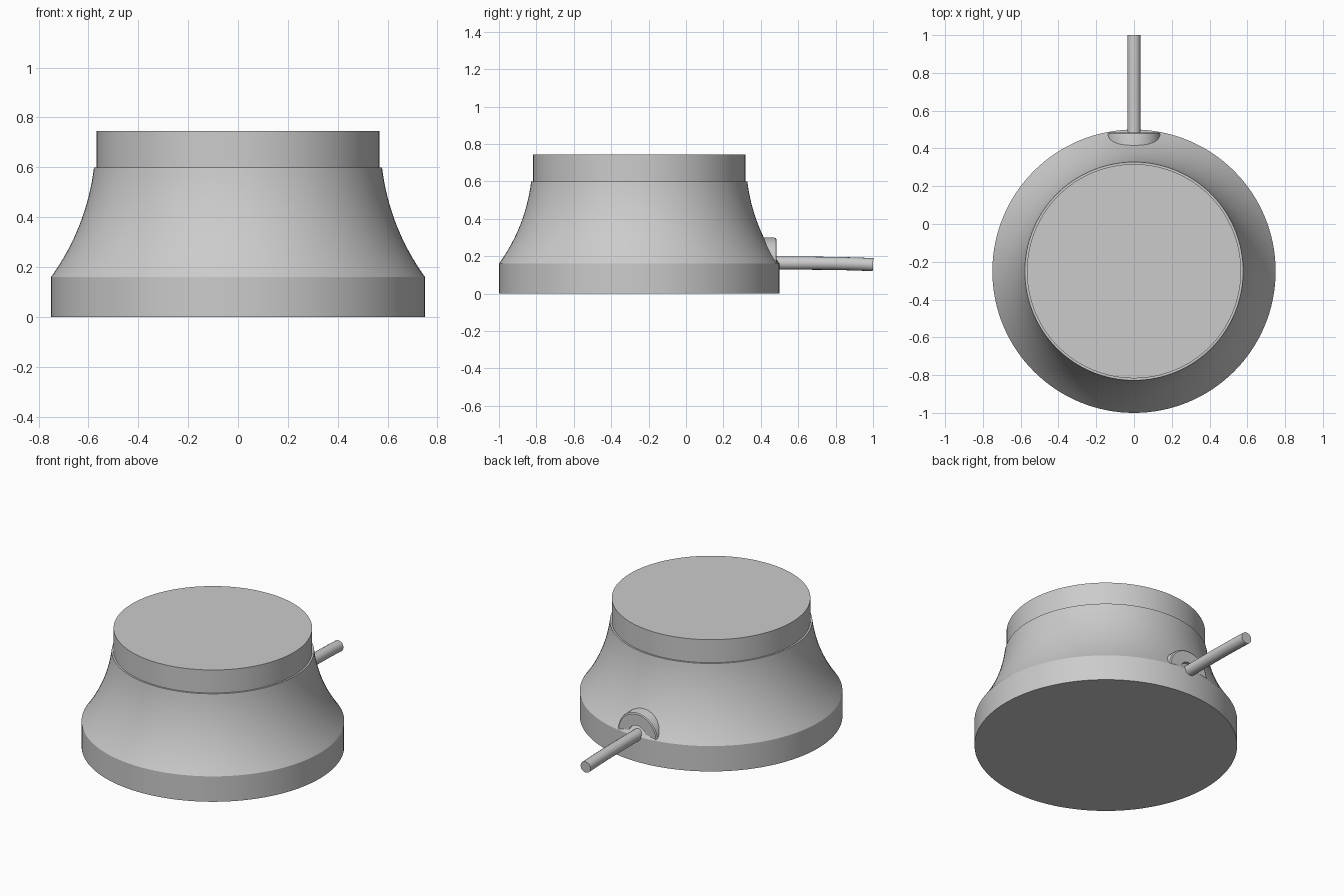
import bpy
import bmesh
import math

cube = bpy.data.objects.get("Cube")
if cube:
    bpy.data.objects.remove(cube, do_unlink=True)

CENTRE_Y = -0.25
SEGMENTS = 128

grey = bpy.data.materials.new("plain grey")
grey.use_nodes = True
colour = (0.6, 0.6, 0.6, 1)
grey.diffuse_color = colour
grey.node_tree.nodes["Principled BSDF"].inputs["Base Color"].default_value = colour


def lathe(name, profile, segments=SEGMENTS):
    """Revolve a (radius, height) profile around z and cap both ends."""
    bm = bmesh.new()
    rings = []
    for r, z in profile:
        rings.append([bm.verts.new((r * math.cos(a), r * math.sin(a), z))
                      for a in (2 * math.pi * i / segments for i in range(segments))])
    for low, high in zip(rings, rings[1:]):
        for i in range(segments):
            j = (i + 1) % segments
            bm.faces.new((low[i], low[j], high[j], high[i]))
    bm.faces.new(rings[0][::-1])
    bm.faces.new(rings[-1])
    mesh = bpy.data.meshes.new(name)
    bm.to_mesh(mesh)
    bm.free()
    obj = bpy.data.objects.new(name, mesh)
    bpy.context.collection.objects.link(obj)
    return finish(obj)


def finish(obj):
    obj.data.materials.append(grey)
    bpy.ops.object.select_all(action="DESELECT")
    obj.select_set(True)
    bpy.context.view_layer.objects.active = obj
    bpy.ops.object.shade_smooth_by_angle(angle=math.radians(28))
    return obj


# Flared body: straight foot, then a concave sweep up to the neck
flare = []
for i in range(17):
    t = i / 16
    r = (1 - t) ** 2 * 0.75 + 2 * t * (1 - t) * 0.607 + t * t * 0.578
    z = (1 - t) ** 2 * 0.16 + 2 * t * (1 - t) * 0.36 + t * t * 0.6
    flare.append((r, z))
body = lathe("body", [(0.75, 0)] + flare)
body.location.y = CENTRE_Y

# Flat cap, set slightly in from the neck
cap = lathe("top_cap", [(0.567, 0.58), (0.567, 0.745)])
cap.location.y = CENTRE_Y

# Round cable boss at the back, with a softened rim and a recess for the cable
boss = lathe("cable_boss", [(0.14, 0), (0.14, 0.17), (0.137, 0.18), (0.13, 0.185),
                            (0.06, 0.185), (0.06, 0.165)], 48)
boss.rotation_euler.x = -math.pi / 2
boss.location = (0, 0.3, 0.16)

# Cable with a slight droop
curve = bpy.data.curves.new("cable", "CURVE")
curve.dimensions = "3D"
curve.bevel_depth = 0.035
curve.bevel_resolution = 6
curve.use_fill_caps = True
spline = curve.splines.new("BEZIER")
spline.bezier_points.add(1)
for point, y, z, handle_z in zip(spline.bezier_points, (0.4, 1.0), (0.163, 0.155), (0.163, 0.165)):
    point.co = (0, y, z)
    point.handle_left = (0, y - 0.2, handle_z)
    point.handle_right = (0, y + 0.2, 2 * z - handle_z)
cable = bpy.data.objects.new("cable", curve)
bpy.context.collection.objects.link(cable)
bpy.ops.object.select_all(action="DESELECT")
cable.select_set(True)
bpy.context.view_layer.objects.active = cable
bpy.ops.object.convert(target="MESH")
finish(bpy.context.object)
